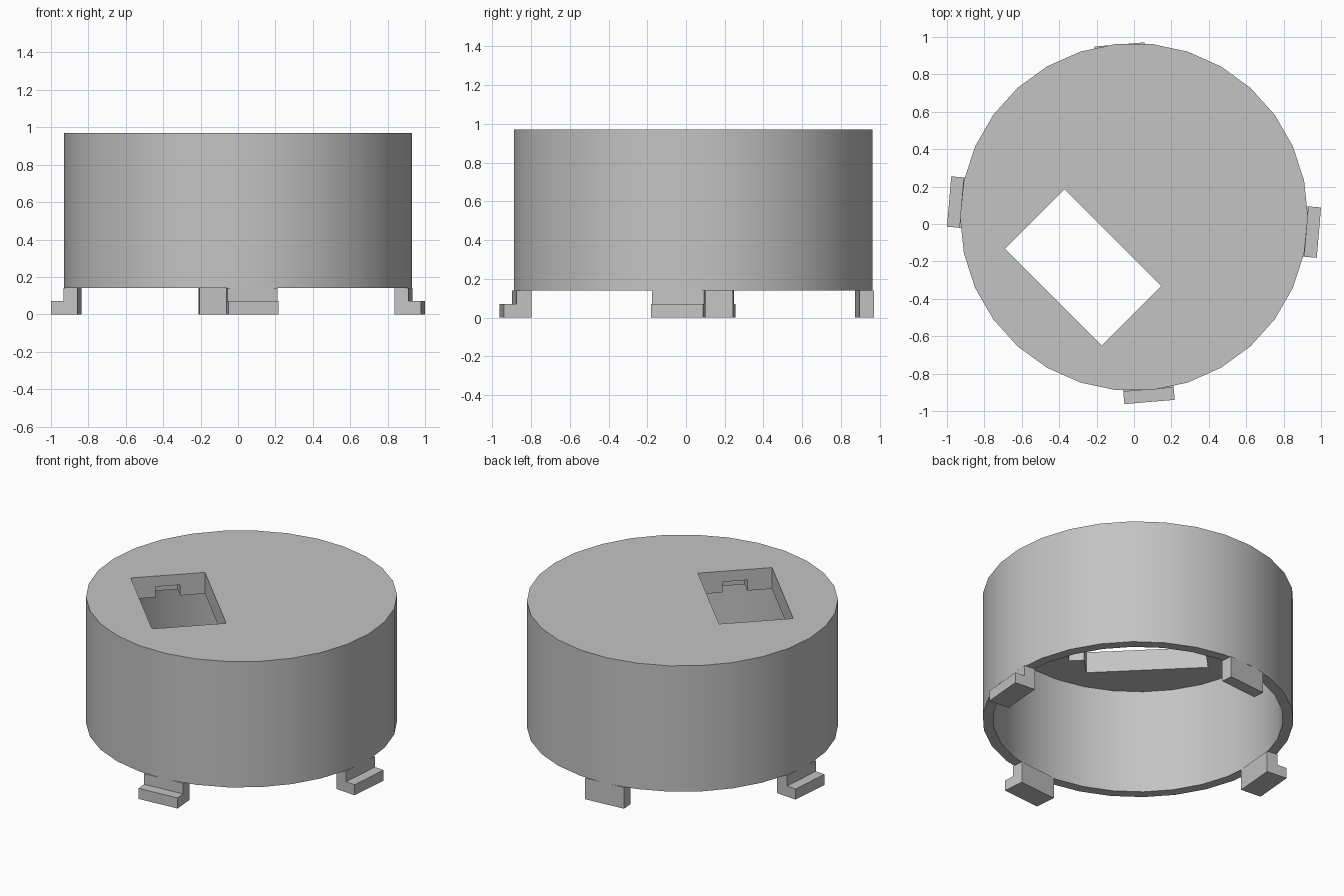
import bpy
import math
from mathutils import Vector, Matrix

old = bpy.data.objects.get("Cube")
if old:
    bpy.data.objects.remove(old, do_unlink=True)

CENTRE = Vector((0, 0.037, 0))
SIDES = 30
WALL_BASE, ROOF_UNDER, TOP = 0.14, 0.83, 0.97

grey = bpy.data.materials.new("plain grey")
grey.use_nodes = True
grey.diffuse_color = (0.55, 0.55, 0.55, 1)
grey.node_tree.nodes["Principled BSDF"].inputs["Base Color"].default_value = grey.diffuse_color


def cylinder(name, radius, z0, z1):
    bpy.ops.mesh.primitive_cylinder_add(vertices=SIDES, radius=radius, depth=z1 - z0,
                                        location=CENTRE + Vector((0, 0, (z0 + z1) / 2)),
                                        rotation=(0, 0, math.pi / 2))
    # quarter turn puts the edge midpoints and corners on the right axes
    ob = bpy.context.object
    ob.rotation_euler.z = 0
    ob.data.transform(Matrix.Rotation(math.pi / 2, 4, "Z"))
    ob.name = name
    return ob


def box(name, size, location, angle):
    bpy.ops.mesh.primitive_cube_add(size=1, location=location, rotation=(0, 0, angle))
    ob = bpy.context.object
    ob.name = name
    ob.data.transform(Matrix.Diagonal((*size, 1)))
    return ob


def combine(target, other, operation):
    mod = target.modifiers.new(operation.lower(), "BOOLEAN")
    mod.operation, mod.object, mod.solver = operation, other, "EXACT"
    bpy.context.view_layer.objects.active = target
    bpy.ops.object.modifier_apply(modifier=mod.name)
    bpy.data.objects.remove(other, do_unlink=True)


def finish(ob):
    ob.data.materials.clear()
    ob.data.materials.append(grey)
    bpy.ops.object.select_all(action="DESELECT")
    ob.select_set(True)
    bpy.context.view_layer.objects.active = ob
    bpy.ops.object.shade_smooth_by_angle(angle=math.radians(30))


# Hollow round cap
cap = cylinder("cap", 0.93, WALL_BASE, TOP)
combine(cap, cylinder("cavity", 0.867, -0.1, ROOF_UNDER), "DIFFERENCE")

# Slanted window through the roof, with a latch pocket under each end
window = Vector((-0.272, -0.232, 0))
slant = math.radians(-45)
combine(cap, box("window_cutter", (0.73, 0.45, 0.5), window + Vector((0, 0, 0.95)), slant), "DIFFERENCE")
combine(cap, box("pocket_cutter", (0.91, 0.15, 0.2), window + Vector((0, 0, 0.80)), slant), "DIFFERENCE")
finish(cap)


# Four legs, three with outward feet
def radial_box(name, r0, r1, z0, z1, angle):
    middle = CENTRE + Matrix.Rotation(angle, 3, "Z") @ Vector(((r0 + r1) / 2, 0, (z0 + z1) / 2))
    return box(name, (r1 - r0, 0.27, z1 - z0), middle, angle)


for side, degrees, has_foot in (("left", -4.8, True), ("front", -85.2, True),
                                ("right", 175.2, True), ("back", 94.8, False)):
    angle = math.radians(degrees)
    leg = radial_box(side + "_leg", 0.85, 0.926, 0, WALL_BASE, angle)
    if has_foot:
        combine(leg, radial_box("foot", 0.88, 0.992, 0, 0.07, angle), "UNION")
    finish(leg)
